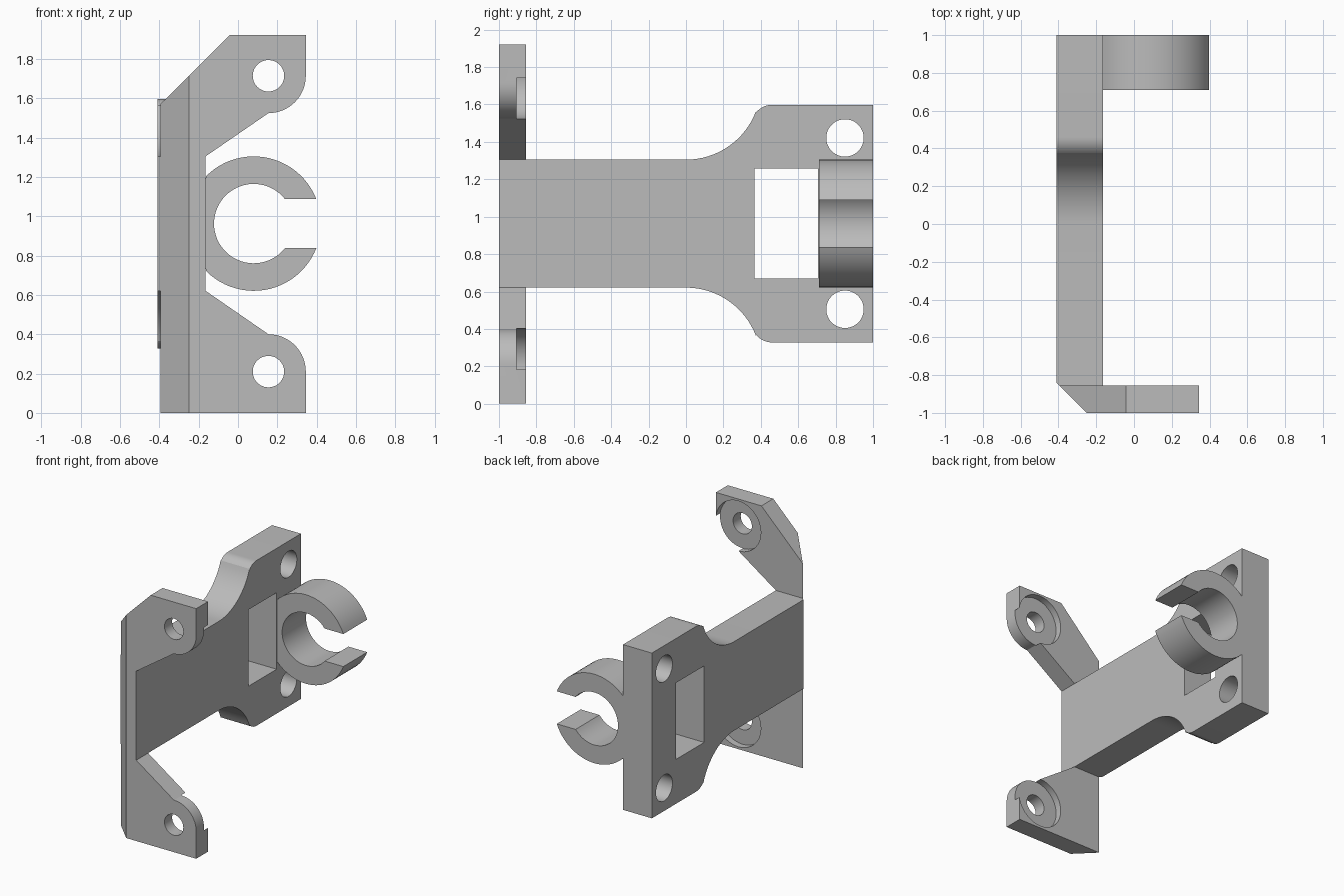
import bpy
import bmesh
from math import cos, sin, pi, asin, acos
from mathutils import Vector

cube = bpy.data.objects.get("Cube")
if cube:
    bpy.data.objects.remove(cube, do_unlink=True)

grey = bpy.data.materials.new("plain grey")
grey.use_nodes = True
grey.diffuse_color = (0.5, 0.5, 0.5, 1)
grey.node_tree.nodes["Principled BSDF"].inputs["Base Color"].default_value = (0.5, 0.5, 0.5, 1)

MID = 0.963          # height of the mirror plane of the arm
INNER = -0.165       # inner face of the arm
OUTER = -0.41        # outer face of the arm
FLANGE_BACK = -0.856


def arc(cx, cz, r, start, end, n=16):
    return [(cx + r * cos(start + (end - start) * i / n),
             cz + r * sin(start + (end - start) * i / n)) for i in range(n + 1)]


def prism(name, outline, axis, lo, hi):
    """Extrude a closed outline along x (outline in y, z) or y (outline in x, z)."""
    def place(p, t):
        return (t, p[0], p[1]) if axis == "x" else (p[0], t, p[1])
    bm = bmesh.new()
    face = bm.faces.new([bm.verts.new(place(p, lo)) for p in outline])
    ext = bmesh.ops.extrude_face_region(bm, geom=[face])
    moved = [g for g in ext["geom"] if isinstance(g, bmesh.types.BMVert)]
    bmesh.ops.translate(bm, verts=moved, vec=Vector(place((0, 0), hi - lo)))
    bmesh.ops.recalc_face_normals(bm, faces=bm.faces)
    mesh = bpy.data.meshes.new(name)
    bm.to_mesh(mesh)
    bm.free()
    mesh.materials.append(grey)
    obj = bpy.data.objects.new(name, mesh)
    bpy.context.collection.objects.link(obj)
    return obj


def disc(cx, cz, r):
    return arc(cx, cz, r, 0, 2 * pi, 48)[:-1]


def cut(obj, outline, axis, lo, hi):
    cutter = prism("cutter", outline, axis, lo, hi)
    cutter.hide_render = True
    mod = obj.modifiers.new("cut", "BOOLEAN")
    mod.operation = "DIFFERENCE"
    mod.solver = "EXACT"
    mod.object = cutter
    bpy.context.view_layer.objects.active = obj
    bpy.ops.object.modifier_apply(modifier=mod.name)
    bpy.data.objects.remove(cutter, do_unlink=True)


def chamfer(obj):
    """Slice off the outer front corner at 45 degrees."""
    bm = bmesh.new()
    bm.from_mesh(obj.data)
    res = bmesh.ops.bisect_plane(bm, geom=bm.verts[:] + bm.edges[:] + bm.faces[:],
                                 plane_co=(-0.25, -1, 0), plane_no=(-1, -1, 0),
                                 clear_outer=True)
    rim = [g for g in res["geom_cut"] if isinstance(g, bmesh.types.BMEdge)]
    bmesh.ops.holes_fill(bm, edges=rim, sides=0)
    bmesh.ops.recalc_face_normals(bm, faces=bm.faces)
    bm.to_mesh(obj.data)
    bm.free()


def smooth(obj):
    bpy.ops.object.select_all(action="DESELECT")
    obj.select_set(True)
    bpy.context.view_layer.objects.active = obj
    bpy.ops.object.shade_smooth_by_angle(angle=0.5)


# Arm: narrow bar flaring into a wide pad at the back
NARROW, WIDE, SWEEP, ROUND = 0.342, 0.635, 0.4, 0.11
upper = [(FLANGE_BACK, NARROW)]
upper += arc(0, NARROW + SWEEP, SWEEP, -pi / 2, -pi / 2 + asin(0.375 / SWEEP))
upper += arc(0.46, WIDE - ROUND, ROUND, pi / 2 + acos(0.07 / ROUND), pi / 2, 8)
upper += [(1, WIDE)]
outline = [(y, MID + h) for y, h in upper] + [(y, MID - h) for y, h in reversed(upper)]
arm = prism("arm", outline, "x", OUTER, INNER)
chamfer(arm)

# Window and bolt holes through the pad
cut(arm, [(0.365, MID - 0.294), (0.705, MID - 0.294),
          (0.705, MID + 0.294), (0.365, MID + 0.294)], "x", -0.6, 0)
for side in (-1, 1):
    cut(arm, disc(0.85, MID + side * 0.458, 0.1), "x", -0.6, 0)
smooth(arm)

# Front flange: two ears joined by a strip along the arm
HOLE_X, EAR, LOW, HIGH = 0.155, 0.19, 0.21, 1.715
outline = [(OUTER, 0), (HOLE_X + EAR, 0)]
outline += arc(HOLE_X, LOW, EAR, 0, pi / 2)
outline += [(INNER, MID - NARROW), (INNER, MID + NARROW)]
outline += arc(HOLE_X, HIGH, EAR, -pi / 2, 0)
outline += [(HOLE_X + EAR, 1.922), (-0.042, 1.922), (OUTER, 1.556)]
flange = prism("front_flange", outline, "y", -1, FLANGE_BACK)
chamfer(flange)

# Screw holes with round recesses on the back
for z in (LOW, HIGH):
    cut(flange, disc(HOLE_X, z, 0.08), "y", -1.1, -0.7)
    cut(flange, disc(HOLE_X, z, EAR + 0.002), "y", -0.907, -0.7)
smooth(flange)

# Open clip ring, flattened where it meets the pad
RING_X, RING, BORE, GAP = 0.08, 0.342, 0.202, 0.125
a, b = asin(GAP / RING), asin(GAP / BORE)
outline = arc(RING_X, MID, RING, a, 2 * pi - a, 64)
outline += arc(RING_X, MID, BORE, 2 * pi - b, b, 48)
outline = [(max(x, INNER), z) for x, z in outline]
clip = prism("clip_ring", outline, "y", 0.71, 1)
smooth(clip)
